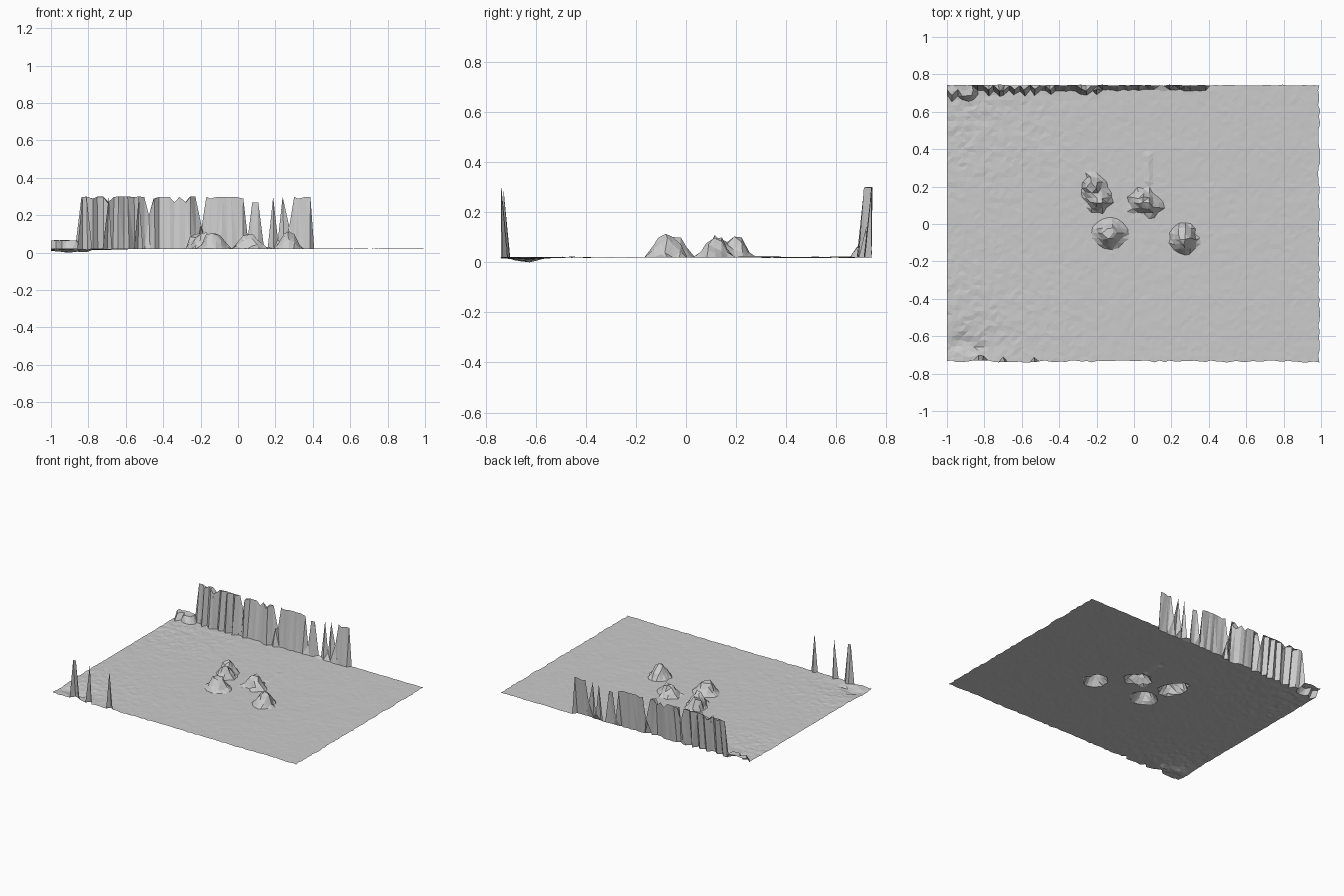
import bpy, bmesh, math, random
from mathutils import Vector, noise

if "Cube" in bpy.data.objects:
    bpy.data.objects.remove(bpy.data.objects["Cube"])

random.seed(4)
NX, NY = 72, 54
X0, X1, Y0, Y1 = -1.0, 0.99, -0.735, 0.742
DX, DY = (X1 - X0) / NX, (Y1 - Y0) / NY

# boulders: x, y, radius x, radius y, height
boulders = [(-0.19, 0.13, .065, .06, .085), (-0.22, 0.20, .06, .055, .08),
            (0.05, 0.12, .072, .06, .075), (0.10, 0.09, .045, .04, .06),
            (-0.13, -0.05, .078, .07, .088), (0.265, -0.08, .066, .078, .088)]
# front spikes: x centre, half width
spikes = [(-0.815, .03), (-0.69, .02), (-0.52, .014)]
# notches in the back cliff: x centre, half width, remaining height
notches = [(0.05, .016, .06), (0.15, .03, .01), (0.215, .02, .05),
           (0.28, .016, .12), (-0.20, .016, .12), (-0.47, .02, .18)]
# slightly raised floor slabs: x range, y range
slabs = [(-.47, -.25, .09, .11), (-.1, .1, .17, .19), (.07, .1, .2, .36)]


def cliff_height(x):
    if x > 0.39:
        return 0
    if x < -0.86:
        return 0.045
    h = 0.278 - random.choice([0, 0, 0, .01, .03])
    for cx, w, rest in notches:
        if abs(x - cx) < w:
            h = rest
    return h


def cliff_rows(x):
    if x < -0.86:
        return random.choice([2, 3, 3])
    if x < -0.5:
        return random.choice([1, 2, 2])
    if x < -0.1:
        return random.choice([1, 1, 2])
    return 1


columns = [(cliff_height(X0 + i * DX), cliff_rows(X0 + i * DX)) for i in range(NX + 1)]


def height(x, y, i, j):
    # rubble roughness grows toward the left corners
    rough = 0.0007 + 0.003 * max(0, -x) ** 2 * min(1, abs(y) / 0.6)
    z = 0.02 + random.uniform(-1, 1) * rough
    z += 0.001 * noise.noise(Vector((x * 6, y * 6, 0)))
    # eroded dip at the front left corner
    z -= 0.009 * math.exp(-((x + 0.9) / .22) ** 2 - ((y + 0.64) / .08) ** 2)
    for a, b, c, d in slabs:
        if a < x < b and c < y < d:
            z = 0.026
    for cx, cy, rx, ry, h in boulders:
        r = math.hypot((x - cx) / rx, (y - cy) / ry)
        if r < 1:
            z = max(z, 0.022 + h * min(1, 1.5 * (1 - r) + .12) * random.uniform(.8, 1.05))
    top, rows = columns[i]
    if j > NY - rows:
        z += top
    if j == 0:
        for cx, w in spikes:
            if abs(x - cx) < w:
                z = 0.298
    return z


# single-skin terrain: floor, boulders, cliff and spikes share one surface
bm = bmesh.new()
grid = []
for j in range(NY + 1):
    row = []
    for i in range(NX + 1):
        x, y = X0 + i * DX, Y0 + j * DY
        z = height(x, y, i, j)
        px = x + (0 if i == 0 else random.uniform(-.006, .006))
        py = y + (random.uniform(-.003, .003) if j == NY else random.uniform(-.006, .006))
        row.append(bm.verts.new((px, py, z)))
    grid.append(row)
for j in range(NY):
    for i in range(NX):
        a, b, c, d = grid[j][i], grid[j][i + 1], grid[j + 1][i + 1], grid[j + 1][i]
        if (a.co - c.co).length < (b.co - d.co).length:
            bm.faces.new((a, b, c))
            bm.faces.new((a, c, d))
        else:
            bm.faces.new((a, b, d))
            bm.faces.new((b, c, d))

# rest the lowest point on z = 0
low = min(v.co.z for v in bm.verts)
for v in bm.verts:
    if v.co.z < 0.012:
        v.co.z = max(0, v.co.z - max(0, low) * (0.012 - v.co.z) / max(1e-6, 0.012 - low))
mesh = bpy.data.meshes.new("terrain")
bm.to_mesh(mesh)
bm.free()
bpy.context.collection.objects.link(bpy.data.objects.new("terrain", mesh))
